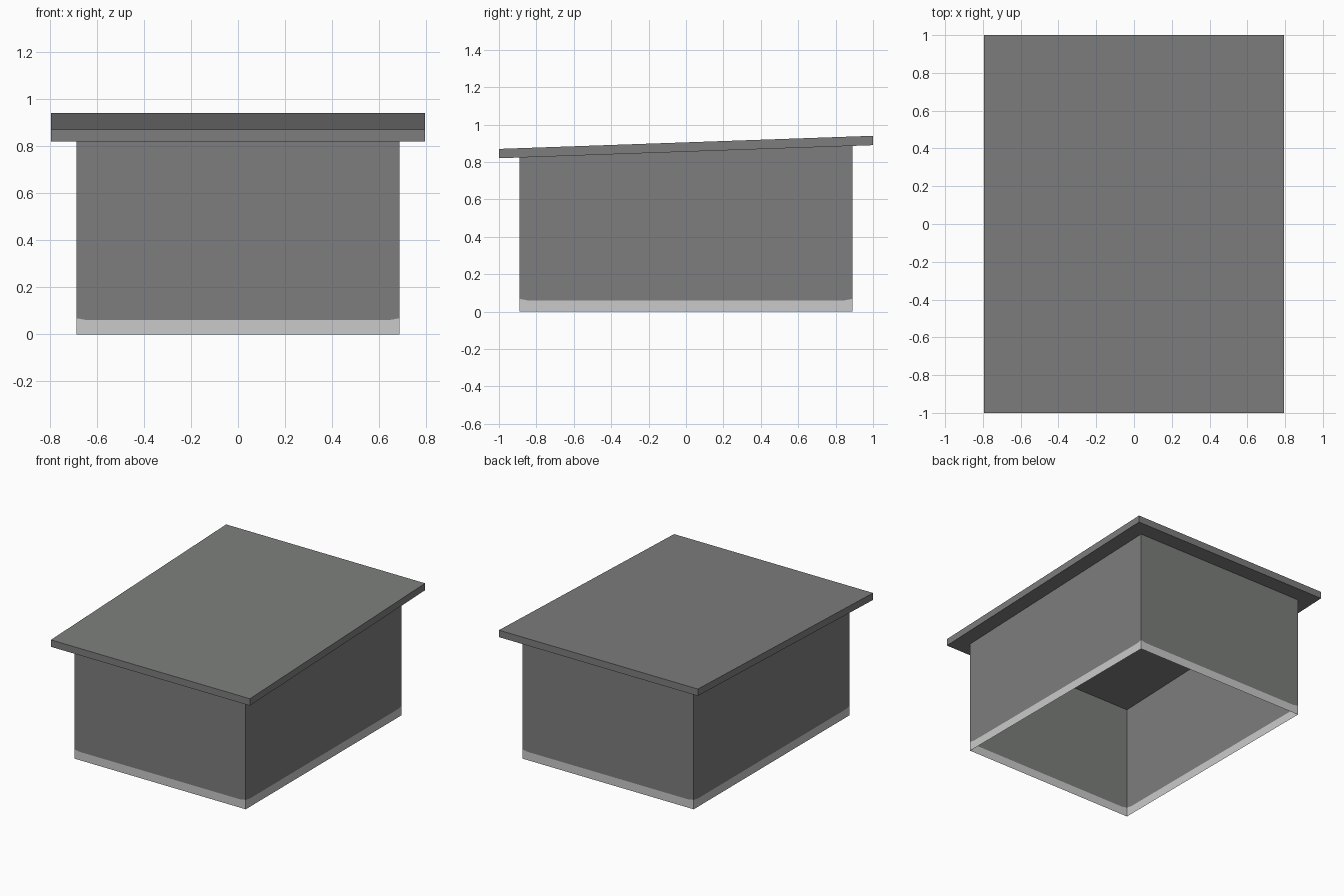
import bpy

if "Cube" in bpy.data.objects:
    bpy.data.objects.remove(bpy.data.objects["Cube"])

HX, HY = 0.685, 0.89      # half size of the walls
RX, RY = 0.795, 1.0       # half size of the roof
THICK = 0.05              # vertical roof thickness


def material(name, value):
    m = bpy.data.materials.new(name)
    m.diffuse_color = (value[0], value[1], value[2], 1.0)
    m.use_nodes = True
    m.node_tree.nodes["Principled BSDF"].inputs["Base Color"].default_value = m.diffuse_color
    return m


def mesh_object(name, verts, faces, mat):
    me = bpy.data.meshes.new(name)
    me.from_pydata(verts, [], faces)
    me.materials.append(mat)
    ob = bpy.data.objects.new(name, me)
    bpy.context.collection.objects.link(ob)
    return ob


def roof_under(y):
    # sloping underside, rising towards the back
    return 0.855 + 0.035 * y


def skin(name, ring, low, high, mat):
    # open sheet around the ring between two height rules
    n = len(ring)
    verts = [(x, y, low(x, y)) for x, y in ring]
    verts += [(x, y, high(x, y)) for x, y in ring]
    faces = [(i, (i + 1) % n, n + (i + 1) % n, n + i) for i in range(n)]
    return mesh_object(name, verts, faces, mat)


dark_grey = material("dark_grey", (0.202, 0.208, 0.202))
light_grey = material("light_grey", (0.59, 0.59, 0.59))

# Wall outline, counter-clockwise, with extra points beside each corner
corners = [(-HX, -HY), (HX, -HY), (HX, HY), (-HX, HY)]
ring = []
for i, (ax, ay) in enumerate(corners):
    bx, by = corners[(i + 1) % 4]
    length = abs(bx - ax) + abs(by - ay)
    for t in (0, 0.045 / length, 1 - 0.045 / length):
        ring.append((ax + (bx - ax) * t, ay + (by - ay) * t))


def band_top(x, y):
    # the pale base band is slightly taller at the corners
    return 0.068 if (abs(x) > HX - 0.001 and abs(y) > HY - 0.001) else 0.06


# Thin hollow walls, open underneath
skin("base_band", ring, lambda x, y: 0.0, band_top, light_grey)
skin("walls", ring, band_top, lambda x, y: roof_under(y), dark_grey)

# Sloping roof slab with overhang
plan = [(-RX, -RY), (RX, -RY), (RX, RY), (-RX, RY)]
verts = [(x, y, roof_under(y)) for x, y in plan]
verts += [(x, y, roof_under(y) + THICK) for x, y in plan]
faces = [(3, 2, 1, 0), (4, 5, 6, 7)]
faces += [(i, (i + 1) % 4, 4 + (i + 1) % 4, 4 + i) for i in range(4)]
mesh_object("roof", verts, faces, dark_grey)
